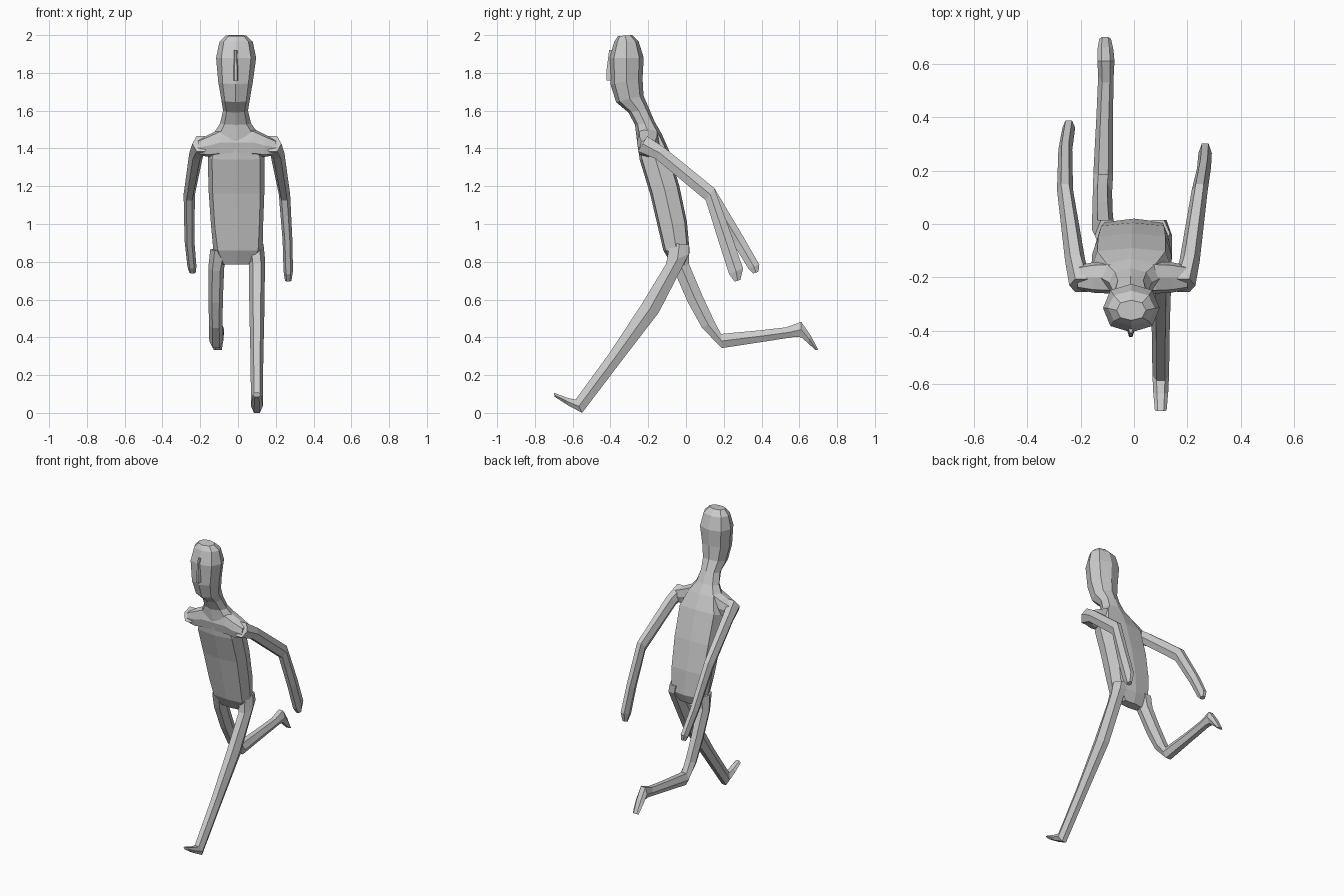
import bpy, bmesh
from math import sin, cos, pi
from mathutils import Vector as V


def section(sides, k):
    """Unit outline touching +-1 on both axes; k sets how boxy the 8-sided one is."""
    if sides == 8:
        return [(1, 0), (k, k), (0, 1), (-k, k), (-1, 0), (-k, -k), (0, -1), (k, -k)]
    return [(cos(i * pi / 3), sin(i * pi / 3) / sin(pi / 3)) for i in range(6)]


def loft(name, rings, sides=6):
    """Skin rings of (centre, half axis a, half axis b, boxiness)."""
    bm = bmesh.new()
    loops = [[bm.verts.new(c + a * p + b * q) for p, q in section(sides, k)]
             for c, a, b, k in rings]
    for r, s in zip(loops, loops[1:]):
        for i in range(sides):
            j = (i + 1) % sides
            bm.faces.new((r[i], r[j], s[j], s[i]))
    bm.faces.new(loops[0][::-1])
    bm.faces.new(loops[-1])
    bmesh.ops.recalc_face_normals(bm, faces=bm.faces)
    me = bpy.data.meshes.new(name)
    bm.to_mesh(me)
    bm.free()
    bpy.context.collection.objects.link(bpy.data.objects.new(name, me))


def ring(x, w, y1, z1, y2, z2, k=0.75):
    """Ring from two side-view edge points, with centre x and half width w."""
    f, b = V((x, y1, z1)), V((x, y2, z2))
    return (f + b) / 2, V((w, 0, 0)), (b - f) / 2, k


# torso, neck and head as one skin
loft("body", [ring(*r) for r in [
    (-0.01, 0.08, -0.075, 0.785, -0.01, 0.785, 0.8),
    (0.0, 0.13, -0.12, 0.86, 0.02, 0.85, 0.82),
    (-0.005, 0.138, -0.148, 0.98, 0.005, 1.01, 0.85),
    (-0.008, 0.148, -0.19, 1.16, -0.035, 1.20, 0.85),
    (-0.01, 0.15, -0.245, 1.34, -0.09, 1.39, 0.85),
    (-0.01, 0.125, -0.262, 1.46, -0.13, 1.48, 0.75),
    (-0.013, 0.082, -0.27, 1.525, -0.165, 1.54, 0.72),
    (-0.013, 0.066, -0.305, 1.59, -0.195, 1.61, 0.72),
    (-0.013, 0.076, -0.37, 1.645, -0.225, 1.68, 0.74),
    (-0.013, 0.092, -0.40, 1.74, -0.23, 1.77, 0.74),
    (-0.01, 0.106, -0.405, 1.88, -0.224, 1.88, 0.74),
    (-0.01, 0.088, -0.38, 1.965, -0.25, 1.965, 0.74),
    (-0.01, 0.055, -0.36, 1.995, -0.285, 2.0, 0.74)]], 8)

# nose ridge
loft("nose", [ring(*r) for r in [
    (-0.012, 0.013, -0.422, 1.76, -0.38, 1.76),
    (-0.012, 0.012, -0.42, 1.82, -0.38, 1.82),
    (-0.012, 0.008, -0.407, 1.92, -0.38, 1.92)]])

# shoulder yoke running across the chest
yoke = [(0.08, 1.36, 1.505, 0.06), (0.14, 1.355, 1.475, 0.057), (0.20, 1.365, 1.445, 0.045)]
spans = [(-x - 0.012, *r) for x, *r in yoke[::-1]] + yoke
loft("shoulders", [(V((x, -0.2, (lo + hi) / 2)), V((0, d, 0)), V((0, 0, (hi - lo) / 2)), 0.8)
                   for x, lo, hi, d in spans], 8)

# arms swept back: shared upper arm, different forearms
upper = [(0.185, 0.045, -0.255, 1.385, -0.205, 1.465),
         (0.208, 0.038, -0.16, 1.345, -0.115, 1.405),
         (0.246, 0.030, 0.105, 1.125, 0.15, 1.19)]
fore = {
    "left": [(0.262, 0.026, 0.175, 0.90, 0.245, 0.93),
             (0.266, 0.025, 0.228, 0.735, 0.302, 0.765),
             (0.266, 0.017, 0.258, 0.695, 0.288, 0.705)],
    "right": [(0.245, 0.026, 0.25, 0.895, 0.305, 0.93),
              (0.232, 0.024, 0.33, 0.765, 0.388, 0.785),
              (0.229, 0.017, 0.357, 0.738, 0.384, 0.748)]}
for side, s, off in (("left", 1, 0), ("right", -1, -0.012)):
    loft(side + "_arm", [ring(s * x + off, *r) for x, *r in upper + fore[side]])

# leading leg, straight, heel on the ground
loft("left_leg", [ring(*r) for r in [
    (0.09, 0.045, -0.085, 0.90, 0.015, 0.89),
    (0.10, 0.043, -0.105, 0.79, 0.015, 0.84),
    (0.10, 0.040, -0.235, 0.575, -0.145, 0.53),
    (0.10, 0.034, -0.41, 0.31, -0.345, 0.27),
    (0.10, 0.031, -0.585, 0.07, -0.55, 0.0),
    (0.10, 0.028, -0.635, 0.082, -0.625, 0.04),
    (0.10, 0.022, -0.70, 0.107, -0.695, 0.085)]])

# trailing leg, knee bent, shin lifted behind
loft("right_leg", [ring(*r) for r in [
    (-0.10, 0.047, -0.10, 0.86, 0.015, 0.87),
    (-0.115, 0.042, -0.062, 0.75, 0.015, 0.79),
    (-0.118, 0.038, 0.01, 0.585, 0.085, 0.625),
    (-0.118, 0.036, 0.085, 0.45, 0.15, 0.485),
    (-0.115, 0.037, 0.19, 0.343, 0.185, 0.418),
    (-0.11, 0.031, 0.40, 0.375, 0.39, 0.437),
    (-0.105, 0.029, 0.575, 0.402, 0.53, 0.453),
    (-0.105, 0.032, 0.61, 0.40, 0.61, 0.482),
    (-0.107, 0.030, 0.645, 0.37, 0.66, 0.41),
    (-0.108, 0.022, 0.685, 0.332, 0.70, 0.335)]])
